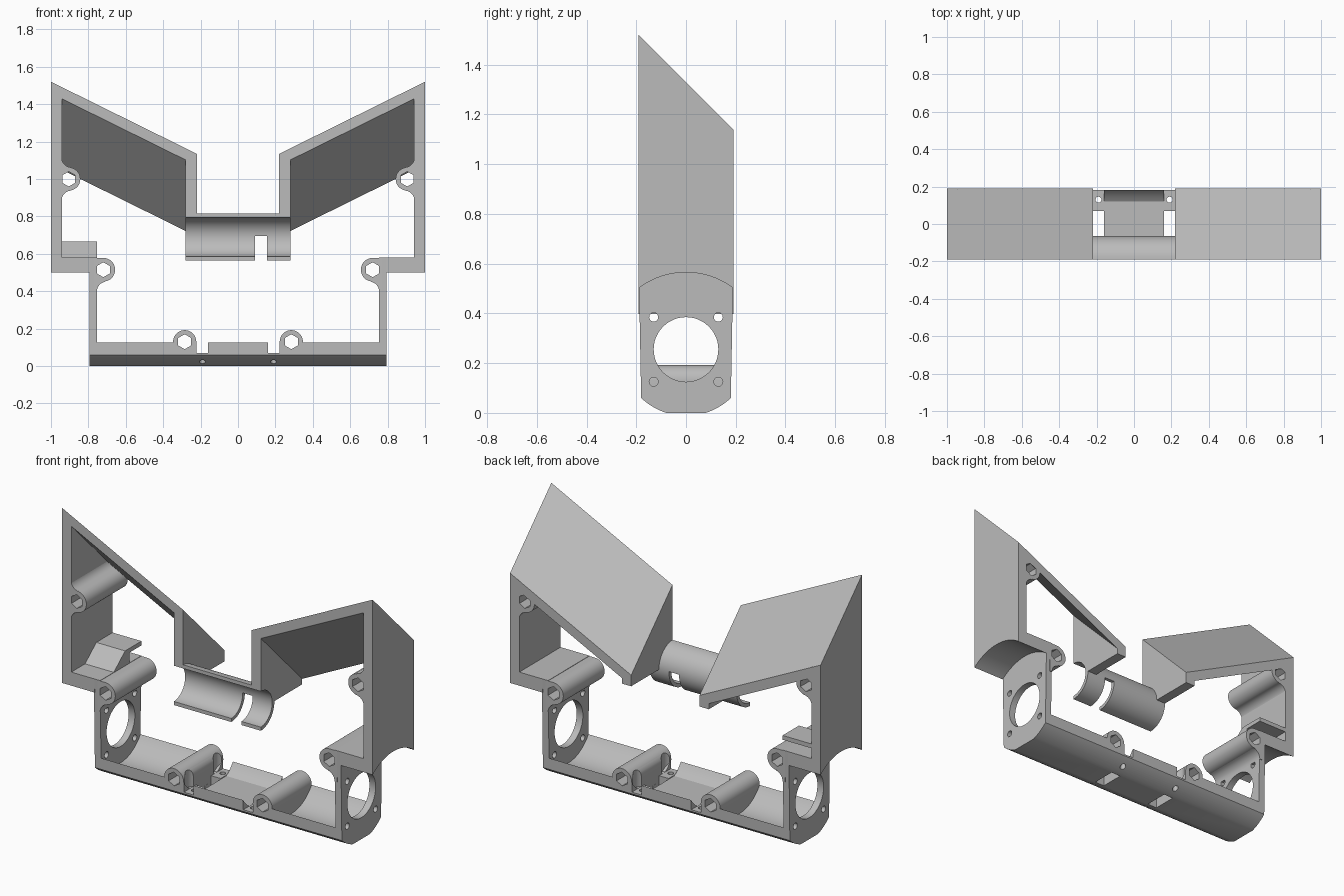
import bpy, bmesh
from math import sin, cos, pi, radians

if "Cube" in bpy.data.objects:
    bpy.data.objects.remove(bpy.data.objects["Cube"])

GREY = (0.5, 0.5, 0.5, 1)
mat = bpy.data.materials.new("plain grey")
mat.use_nodes = True
mat.diffuse_color = GREY
mat.node_tree.nodes["Principled BSDF"].inputs["Base Color"].default_value = GREY

D = 0.19          # half depth
AXIS = 0.25       # height of the round lower body's axis
parts = []


def finish(name, bm, part=True):
    bmesh.ops.recalc_face_normals(bm, faces=bm.faces)
    me = bpy.data.meshes.new(name)
    bm.to_mesh(me)
    bm.free()
    ob = bpy.data.objects.new(name, me)
    bpy.context.collection.objects.link(ob)
    if part:
        me.materials.append(mat)
        parts.append(ob)
    return ob


def prism(name, pts, axis, lo, hi, part=True):
    """Extrude a 2D outline along x (outline y,z), y (x,z) or z (x,y)."""
    bm = bmesh.new()
    place = {"x": lambda p, t: (t, p[0], p[1]),
             "y": lambda p, t: (p[0], t, p[1]),
             "z": lambda p, t: (p[0], p[1], t)}[axis]
    a = [bm.verts.new(place(p, lo)) for p in pts]
    b = [bm.verts.new(place(p, hi)) for p in pts]
    bm.faces.new(a)
    bm.faces.new(b)
    for i in range(len(pts)):
        j = (i + 1) % len(pts)
        bm.faces.new((a[i], a[j], b[j], b[i]))
    return finish(name, bm, part)


def box(name, x0, x1, y0, y1, z0, z1, part=True):
    return prism(name, [(x0, y0), (x1, y0), (x1, y1), (x0, y1)], "z", z0, z1, part)


def arc(cx, cy, r, a0, a1, n=16):
    return [(cx + r * cos(radians(a0 + (a1 - a0) * i / n)),
             cy + r * sin(radians(a0 + (a1 - a0) * i / n))) for i in range(n + 1)]


def circle(cx, cy, r, n=48, start=0):
    return arc(cx, cy, r, start, start + 360, n)[:-1]


def boolean(ob, cutter, op="DIFFERENCE"):
    """Apply a boolean and discard the cutter."""
    mod = ob.modifiers.new("cut", "BOOLEAN")
    mod.operation, mod.object, mod.solver = op, cutter, "EXACT"
    dg = bpy.context.evaluated_depsgraph_get()
    me = bpy.data.meshes.new_from_object(ob.evaluated_get(dg))
    ob.modifiers.clear()
    ob.data = me
    bpy.data.objects.remove(cutter)


def roof(x, y):
    return 1.52 - 0.494 * (1 - abs(x)) - (y + D)


def under_roof(name, x0, x1, bottom):
    """Block whose top follows the sloping roof plane."""
    bm = bmesh.new()
    v = {}
    for x in (x0, x1):
        for y in (-D, D):
            v[x, y, 0] = bm.verts.new((x, y, bottom(x, y)))
            v[x, y, 1] = bm.verts.new((x, y, roof(x, y)))
    for k in (0, 1):
        bm.faces.new([v[x0, -D, k], v[x1, -D, k], v[x1, D, k], v[x0, D, k]])
    for x in (x0, x1):
        bm.faces.new([v[x, -D, 0], v[x, D, 0], v[x, D, 1], v[x, -D, 1]])
    for y in (-D, D):
        bm.faces.new([v[x0, y, 0], v[x1, y, 0], v[x1, y, 1], v[x0, y, 1]])
    return finish(name, bm)


# Rounded lower body, hollowed into a trough with end walls
def rounded(name, part):
    a0, a1 = 226.5, 252.5
    right = [(-y, z) for y, z in reversed(arc(0, AXIS, 0.262, a0, a1, 10))]
    outline = [(-D, 0.58)] + arc(0, AXIS, 0.262, a0, a1, 10) + right + [(D, 0.58)]
    outline = [(max(-D, min(D, y)), max(0, z)) for y, z in outline]
    return prism(name, outline, "x", -0.795, 0.795, part)


body = rounded("lower_body", True)
boolean(body, prism("trough", circle(0, AXIS, 0.22, 64), "x", -0.755, 0.755, False))
boolean(body, box("opening", -0.755, 0.755, -1, 1, AXIS, 1, False))
# Motor hole and its four screw holes
boolean(body, prism("motor_hole", circle(0, 0.255, 0.13), "x", -1, 1, False))
for y in (-0.13, 0.13):
    for z in (0.125, 0.385):
        boolean(body, prism("screw", circle(y, z, 0.018, 20), "x", -1, 1, False))

box("centre_pad", -0.16, 0.16, -0.12, 0.12, 0.03, 0.066)


def hexagon(x, z):
    return prism("hex", circle(x, z, 0.04, 6, 90), "y", -1, 1, False)


for s, side in ((1, "left"), (-1, "right")):
    def flip(pts):
        return [(s * x, z) for x, z in pts]

    # Wing: roof, outer wall, inner wall
    under_roof(side + "_wing_roof", s * 0.22, s * 1.0, lambda x, y: roof(x, y) - 0.062)
    wall = under_roof(side + "_outer_wall", s * 0.94, s * 1.0, lambda x, y: 0.45)
    inner = under_roof(side + "_inner_wall", s * 0.22, s * 0.28, lambda x, y: 0.69)
    boolean(inner, prism("bore", circle(-D, 0.69, 0.106), "x", -1, 1, False))
    # Shelf joining wing to lower body, with arched underside
    shelf = box(side + "_shelf", s * 0.79, s * 0.945, -D, D, 0.45, 0.58)
    for ob in (wall, shelf):
        boolean(ob, prism("arch", circle(0, AXIS, 0.315, 96), "x", -2, 2, False))

    # Screw bosses with fillets against the walls
    upper = arc(0.905, 1.0, 0.062, 90, 270, 20)
    upper += arc(0.89, 0.885, 0.053, 90, 0, 8) + [(0.95, 0.885), (0.95, 1.115)]
    upper += arc(0.89, 1.115, 0.053, 0, -90, 8)
    middle = arc(0.72, 0.515, 0.063, 90, 270, 20)
    middle += arc(0.70, 0.397, 0.055, 90, 0, 8)[1:] + [(0.77, 0.397), (0.77, 0.578)]
    lower = arc(0.285, 0.13, 0.062, 0, 180, 20) + [(0.223, 0.01), (0.347, 0.01)]
    for name, pts, x, z in (("upper", upper, 0.905, 1.0),
                            ("middle", middle, 0.72, 0.515),
                            ("lower", lower, 0.285, 0.13)):
        boss = prism(side + "_" + name + "_boss", flip(pts), "y", -D, D)
        if name == "lower":
            boolean(boss, rounded("trim", False), "INTERSECT")
            for y in (-0.13, 0.13):
                boolean(boss, prism("clear", circle(s * 0.19, y, 0.05, 32),
                                    "z", 0.07, 1, False))
            boolean(body, hexagon(s * x, z))
        boolean(boss, hexagon(s * x, z))

    # Floor notch, rectangular slot and tabs with screw holes
    boolean(body, box("notch", s * 0.16, s * 0.222, -1, 1, 0.07, 0.24, False))
    boolean(body, box("slot", s * 0.16, s * 0.222, -0.07, 0.07, -1, 0.2, False))
    for y in (-1, 1):
        tab = box(side + "_tab", s * 0.16, s * 0.222, y * 0.07, y * 0.13, 0.03, 0.07)
        for ob in (tab, body):
            boolean(ob, prism("screw", circle(s * 0.19, y * 0.13, 0.016, 20),
                              "z", -1, 0.2, False))

# Half-round cradle between the wings, with a slot
cradle = prism("cradle", arc(-D, 0.69, 0.125, 90, -90, 32) + arc(-D, 0.69, 0.104, -90, 90, 32),
               "x", -0.28, 0.28)
boolean(cradle, box("cradle_slot", 0.09, 0.155, -1, 1, 0.4, 0.695, False))

# Ramped clip on one shelf
prism("shelf_clip", [(-0.07, 0.575), (0.04, 0.665), (D, 0.665), (D, 0.64),
                     (0.08, 0.64), (0.08, 0.575)], "x", -0.945, -0.755)

# Smooth curved surfaces, keep hard edges
for ob in parts:
    ob.data.materials.clear()
    ob.data.materials.append(mat)
    ob.select_set(True)
    bpy.context.view_layer.objects.active = ob
bpy.ops.object.shade_smooth_by_angle(angle=radians(30))
